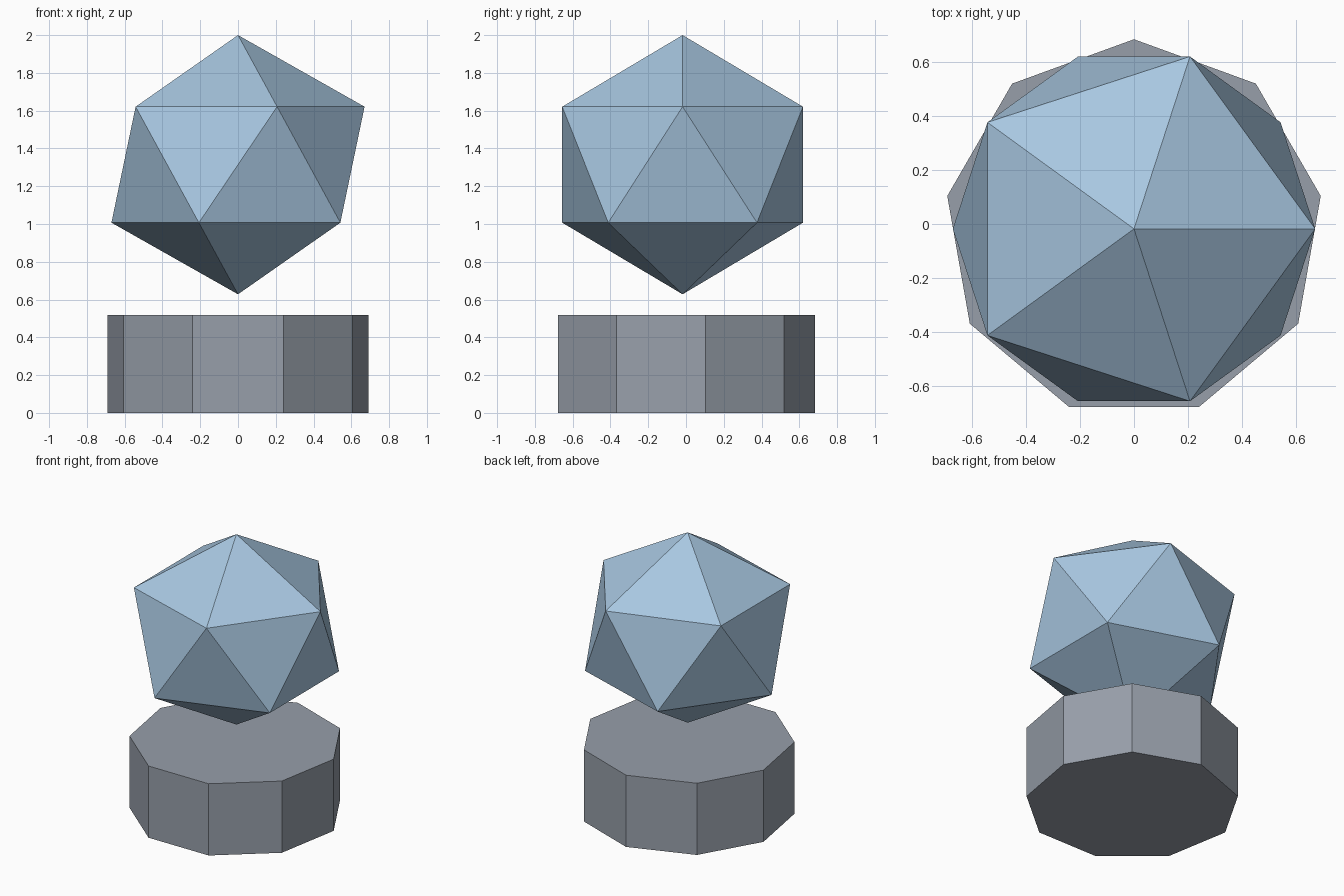
import bpy, bmesh, math

if "Cube" in bpy.data.objects:
    bpy.data.objects.remove(bpy.data.objects["Cube"])

CENTRE_Y = -0.018


def material(name, rgb):
    m = bpy.data.materials.new(name)
    m.diffuse_color = (*rgb, 1)
    m.use_nodes = True
    m.node_tree.nodes["Principled BSDF"].inputs["Base Color"].default_value = m.diffuse_color
    return m


def finish(bm, name, mat):
    bmesh.ops.recalc_face_normals(bm, faces=bm.faces)
    me = bpy.data.meshes.new(name)
    bm.to_mesh(me)
    bm.free()
    me.materials.append(mat)
    ob = bpy.data.objects.new(name, me)
    bpy.context.collection.objects.link(ob)
    return ob


def ring(bm, n, radius, z, start):
    angles = [math.radians(start) + math.tau * i / n for i in range(n)]
    return [bm.verts.new((radius * math.cos(a), CENTRE_Y + radius * math.sin(a), z))
            for a in angles]


stone = material("grey stone", (0.31, 0.345, 0.40))
crystal = material("pale blue crystal", (0.39, 0.57, 0.75))

# Nine-sided pedestal, one corner pointing to the back
bm = bmesh.new()
low = ring(bm, 9, 0.701, 0.0, 90)
high = ring(bm, 9, 0.701, 0.517, 90)
bm.faces.new(low)
bm.faces.new(high)
for i in range(9):
    j = (i + 1) % 9
    bm.faces.new((low[i], low[j], high[j], high[i]))
finish(bm, "pedestal", stone)

# Twenty-faced crystal floating above, slightly wider than tall
bm = bmesh.new()
top = bm.verts.new((0, CENTRE_Y, 2.0))
bottom = bm.verts.new((0, CENTRE_Y, 0.628))
upper = ring(bm, 5, 0.67, 1.621, 0)
lower = ring(bm, 5, 0.67, 1.007, 36)
for i in range(5):
    j = (i + 1) % 5
    bm.faces.new((top, upper[i], upper[j]))
    bm.faces.new((upper[i], lower[i], upper[j]))
    bm.faces.new((lower[i], lower[j], upper[j]))
    bm.faces.new((bottom, lower[j], lower[i]))
finish(bm, "floating_crystal", crystal)
